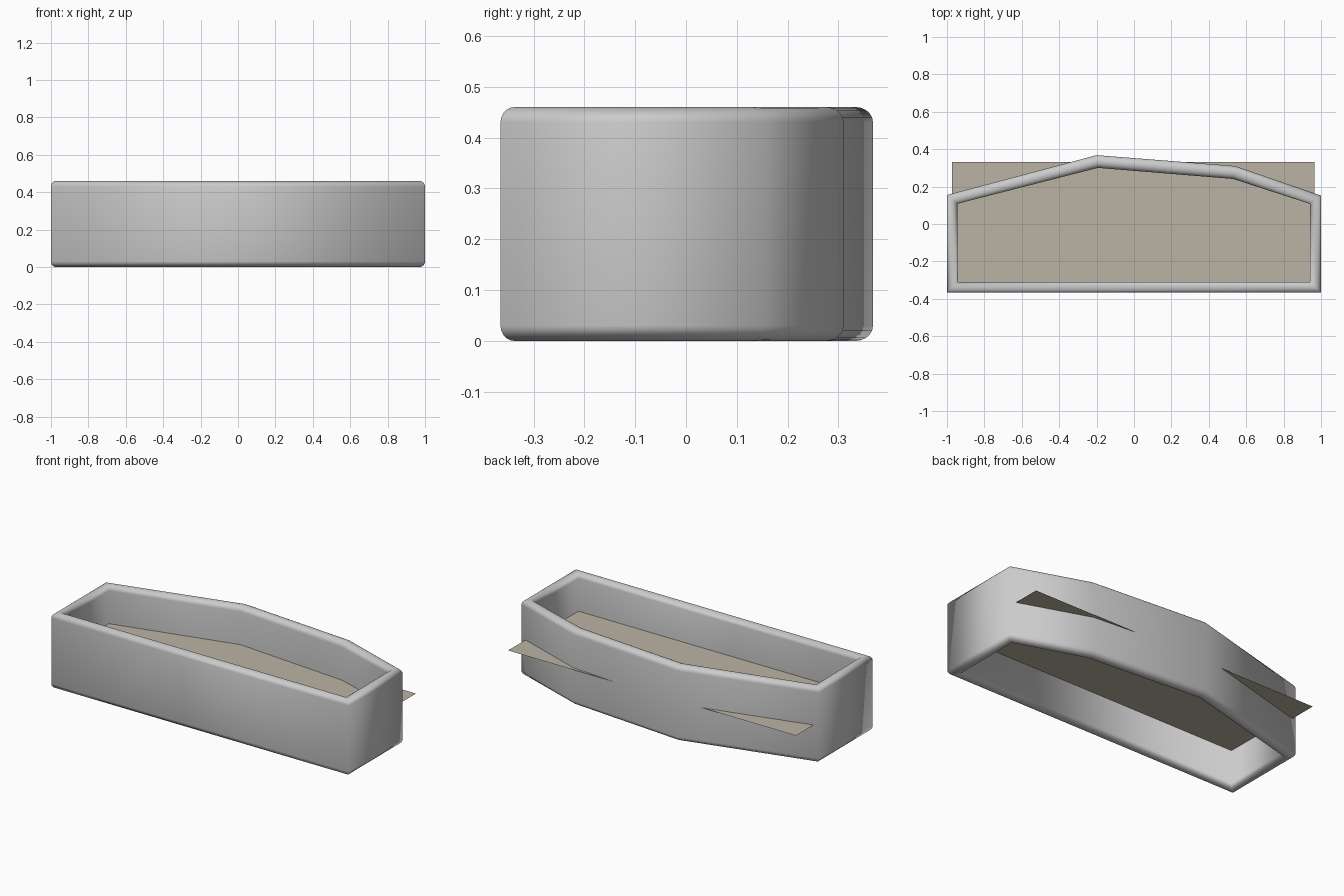
import bpy, bmesh, math

if "Cube" in bpy.data.objects:
    bpy.data.objects.remove(bpy.data.objects["Cube"])

HEIGHT, ROUND, STEPS = 0.46, 0.03, 10
outer = [(-1, -0.365), (1, -0.365), (1, 0.152), (0.54, 0.31), (-0.2, 0.368), (-1, 0.155)]
inner = [(-0.942, -0.31), (0.94, -0.31), (0.94, 0.108), (0.53, 0.241), (-0.193, 0.3), (-0.945, 0.108)]

# Wall cross-section: (0 = outer face .. 1 = inner face, height), rounded top and bottom
profile = []
for centre, start in ((HEIGHT - ROUND, math.pi), (ROUND, 0)):
    for i in range(STEPS + 1):
        a = start - math.pi * i / STEPS
        profile.append((0.5 + 0.5 * math.cos(a), centre + ROUND * math.sin(a)))

# Open frame wall: cross-section swept round the outline
bm = bmesh.new()
rings = []
for (ox, oy), (ix, iy) in zip(outer, inner):
    rings.append([bm.verts.new((ox + (ix - ox) * t, oy + (iy - oy) * t, z)) for t, z in profile])
n, m = len(rings), len(profile)
for i in range(n):
    a, b = rings[i], rings[(i + 1) % n]
    for j in range(m):
        k = (j + 1) % m
        bm.faces.new((a[j], b[j], b[k], a[k]))
bmesh.ops.recalc_face_normals(bm, faces=bm.faces)
for f in bm.faces:
    f.smooth = True
mesh = bpy.data.meshes.new("frame_wall")
bm.to_mesh(mesh)
bm.free()
bpy.context.collection.objects.link(bpy.data.objects.new("frame_wall", mesh))

# Flat panel at mid height, poking through the back wall
bpy.ops.mesh.primitive_plane_add(size=2, location=(-0.004, 0, 0.23))
panel = bpy.context.object
panel.name = "inner_panel"
panel.scale = (0.968, 0.332, 1)
mat = bpy.data.materials.new("panel_beige")
mat.diffuse_color = (0.50, 0.45, 0.37, 1)
mat.use_nodes = True
mat.node_tree.nodes["Principled BSDF"].inputs["Base Color"].default_value = mat.diffuse_color
panel.data.materials.append(mat)
